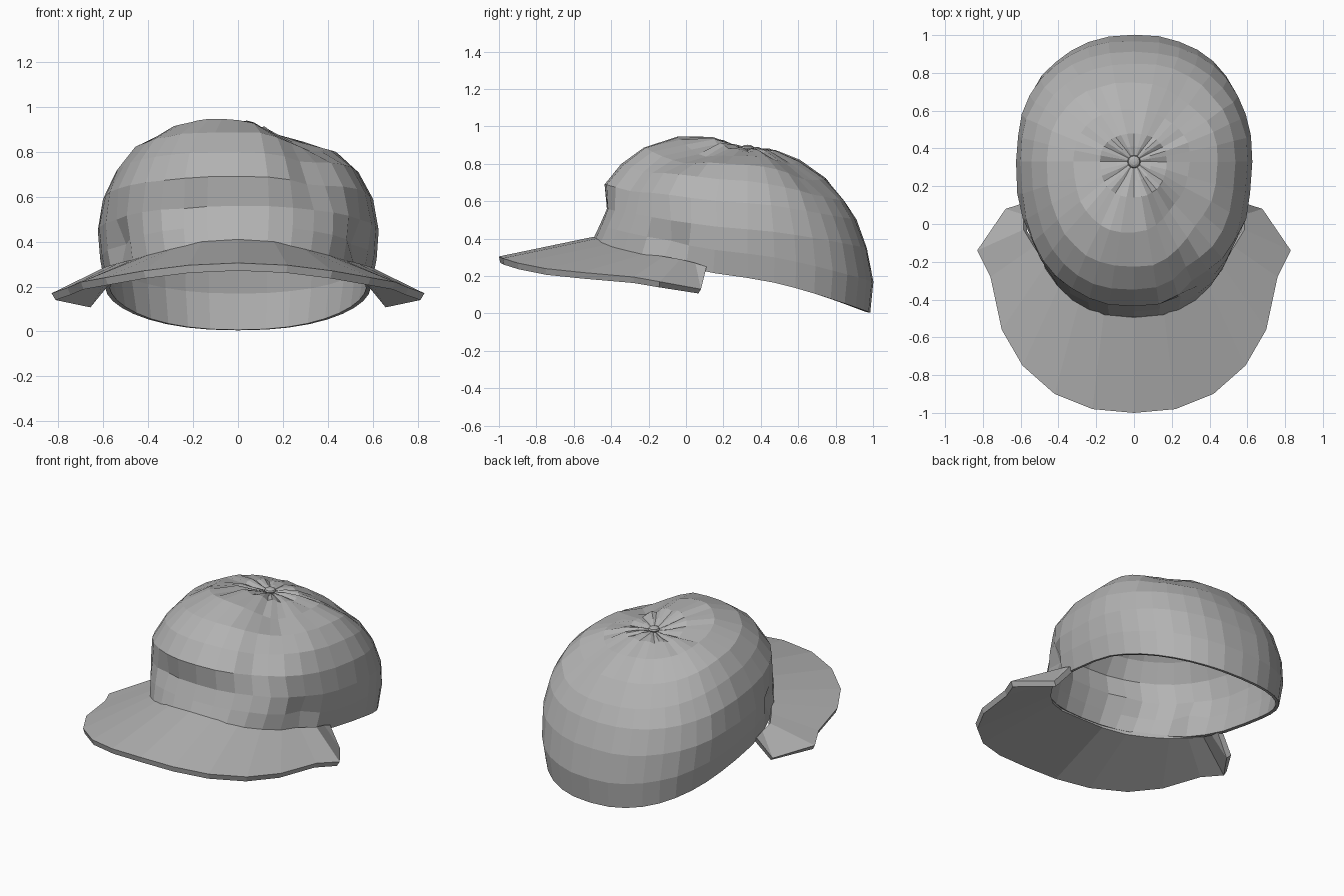
import bpy, bmesh, math, random
from mathutils import Vector

random.seed(4)
if "Cube" in bpy.data.objects:
    bpy.data.objects.remove(bpy.data.objects["Cube"])

grey = bpy.data.materials.new("grey cloth")
grey.use_nodes = True
grey.diffuse_color = (0.45, 0.45, 0.45, 1)
grey.node_tree.nodes["Principled BSDF"].inputs["Base Color"].default_value = grey.diffuse_color

HUB = 0.33          # y of the top button
SEGMENTS = 36


def make_object(name, bm):
    mesh = bpy.data.meshes.new(name)
    bm.to_mesh(mesh)
    bm.free()
    mesh.materials.append(grey)
    obj = bpy.data.objects.new(name, mesh)
    bpy.context.collection.objects.link(obj)
    return obj


def thicken(obj, amount):
    mod = obj.modifiers.new("thickness", "SOLIDIFY")
    mod.thickness = amount
    mod.offset = -1


def power(v, p):
    return math.copysign(abs(v) ** p, v)


# Crown profiles from rim to button: distance from hub, height
front = [(.83, .39), (.795, .47), (.757, .56), (.765, .69), (.68, .80), (.56, .89), (.38, .95), (.19, .94), (.10, .905), (.03, .88)]
side = [(.59, .19), (.615, .32), (.625, .45), (.60, .59), (.54, .71), (.46, .81), (.32, .88), (.18, .885), (.09, .875), (.03, .875)]
back = [(.655, .005), (.67, .17), (.64, .35), (.58, .50), (.52, .60), (.42, .72), (.28, .82), (.15, .87), (.08, .875), (.03, .875)]

# Dents in the cloth: centre, radius, depth
dents = [((.27, .00, .88), .17, .12), ((.31, -.27, .70), .13, .08),
         ((.28, .60, .77), .18, .05), ((.33, .28, .85), .16, .045),
         ((.54, -.11, .40), .09, .055), ((-.54, -.11, .40), .09, .055),
         ((-.22, -.36, .54), .10, .03)]


def crown_point(ring, seg):
    angle = 2 * math.pi * seg / SEGMENTS
    c, s = math.cos(angle), math.sin(angle)
    end = back[ring] if c > 0 else front[ring]
    p = .88 if c > 0 else .86
    w = abs(c) ** 1.15
    point = Vector((side[ring][0] * power(s, p), HUB + end[0] * power(c, p),
                    side[ring][1] * (1 - w) + end[1] * w))
    if 0 < ring < 8:
        inward = (Vector((0, .3, .4)) - point).normalized()
        move = random.uniform(-.004, .004)
        for centre, radius, depth in dents:
            move += depth * math.exp(-((point - Vector(centre)).length / radius) ** 2)
        point += inward * move
    # Gathered pleats round the button
    if ring in (7, 8):
        point.z += .006 * (1 if seg % 3 else -1)
    return point


# Crown
bm = bmesh.new()
rings = [[bm.verts.new(crown_point(r, s)) for s in range(SEGMENTS)] for r in range(len(side))]
for low, high in zip(rings, rings[1:]):
    for s in range(SEGMENTS):
        n = (s + 1) % SEGMENTS
        bm.faces.new((low[s], low[n], high[n], high[s]))
bm.faces.new(rings[-1])
bmesh.ops.recalc_face_normals(bm, faces=bm.faces)
thicken(make_object("crown", bm), .02)

# Brim: inner and outer edges of one half, mirrored
inner = [(0, -.495, .41), (.16, -.48, .40), (.29, -.41, .37), (.39, -.315, .345), (.465, -.215, .32),
         (.53, -.12, .305), (.585, -.03, .29), (.585, .05, .27), (.585, .11, .25)]
outer = [(0, -1, .305), (.22, -.98, .295), (.42, -.90, .27), (.59, -.75, .24), (.70, -.56, .22),
         (.76, -.28, .195), (.83, -.14, .17), (.68, .08, .13)]
bm = bmesh.new()
for sign in (1, -1):
    a = [bm.verts.new((sign * x, y, z)) for x, y, z in inner]
    b = [bm.verts.new((sign * x, y, z)) for x, y, z in outer]
    for i in range(len(b) - 1):
        bm.faces.new((a[i], a[i + 1], b[i + 1], b[i]))
    bm.faces.new((a[-2], a[-1], b[-1]))
bmesh.ops.remove_doubles(bm, verts=bm.verts, dist=.001)
bmesh.ops.recalc_face_normals(bm, faces=bm.faces)
if sum(f.normal.z for f in bm.faces) < 0:
    bmesh.ops.reverse_faces(bm, faces=bm.faces)
thicken(make_object("brim", bm), .035)

# Button
bm = bmesh.new()
bmesh.ops.create_uvsphere(bm, u_segments=12, v_segments=6, radius=.035)
bmesh.ops.scale(bm, vec=(1, 1, .5), verts=bm.verts)
bmesh.ops.translate(bm, vec=(0, HUB, .885), verts=bm.verts)
make_object("top_button", bm)
